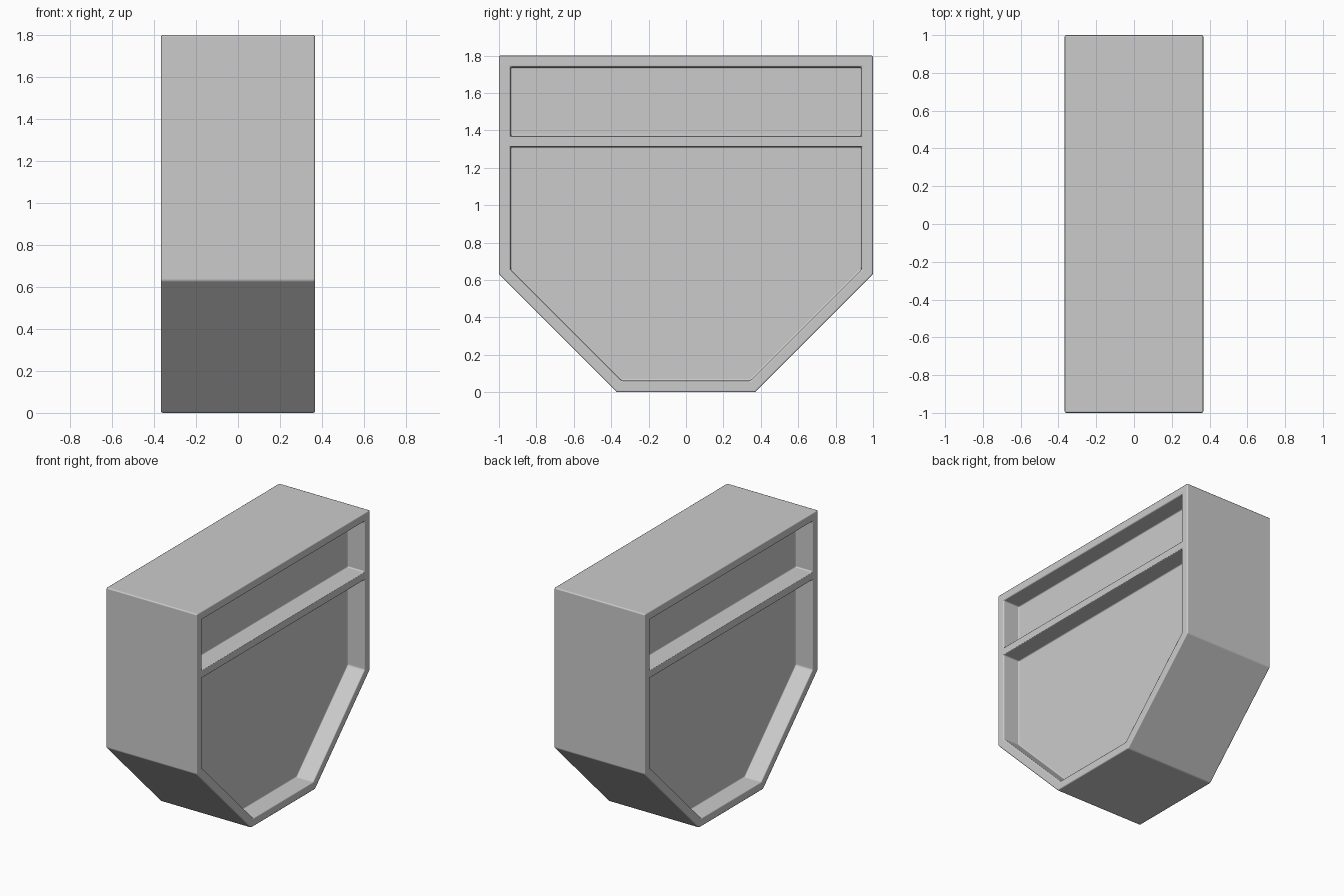
import bpy
import bmesh

if "Cube" in bpy.data.objects:
    bpy.data.objects.remove(bpy.data.objects["Cube"], do_unlink=True)

HALF_WIDTH = 0.367     # half the body thickness along x
FLOOR_X = 0.232        # recess floor distance from the centre
DIVIDER = 1.34         # height of the middle of the crossbar


def mirrored(points):
    """Close a half profile (y, z) by mirroring it across y = 0."""
    return points + [(-y, z) for y, z in reversed(points)]


# Each compartment: outer outline and the opening inside its frame
upper = (mirrored([(1, 1.8), (1, DIVIDER)]),
         mirrored([(0.938, 1.738), (0.938, 1.37)]))
lower = (mirrored([(1, DIVIDER), (1, 0.63), (0.37, 0)]),
         mirrored([(0.938, 1.312), (0.938, 0.655), (0.345, 0.062)]))

bm = bmesh.new()


def loop(points, x):
    return [bm.verts.new((x, y, z)) for y, z in points]


def bridge(a, b):
    n = len(a)
    for i in range(n):
        j = (i + 1) % n
        bm.faces.new((a[i], a[j], b[j], b[i]))


# Frame, recess walls and recess floor on both sides
for side in (1, -1):
    for outline, opening in (upper, lower):
        rim = loop(outline, side * HALF_WIDTH)
        lip = loop(opening, side * HALF_WIDTH)
        base = loop(opening, side * FLOOR_X)
        bridge(rim, lip)
        bridge(lip, base)
        bm.faces.new(base)

# Outer shell joining both sides, leaving out the crossbar line
for outline, _ in (upper, lower):
    a, b = loop(outline, HALF_WIDTH), loop(outline, -HALF_WIDTH)
    n = len(a)
    for i in range(n):
        j = (i + 1) % n
        if not (outline[i][1] == DIVIDER and outline[j][1] == DIVIDER):
            bm.faces.new((a[i], a[j], b[j], b[i]))

bmesh.ops.remove_doubles(bm, verts=bm.verts, dist=0.0005)
bmesh.ops.recalc_face_normals(bm, faces=bm.faces)
mesh = bpy.data.meshes.new("recessed_case")
bm.to_mesh(mesh)
bm.free()

case = bpy.data.objects.new("recessed_case", mesh)
bpy.context.collection.objects.link(case)

# Plain grey finish
grey = bpy.data.materials.new("plain_grey")
grey.use_nodes = True
colour = (0.6, 0.6, 0.6, 1)
grey.diffuse_color = colour
grey.node_tree.nodes["Principled BSDF"].inputs["Base Color"].default_value = colour
mesh.materials.append(grey)

# Softly rounded edges
bevel = case.modifiers.new("soft_edges", "BEVEL")
bevel.width = 0.009
bevel.segments = 2
bevel.limit_method = "ANGLE"
bevel.harden_normals = True

bpy.context.view_layer.objects.active = case
case.select_set(True)
bpy.ops.object.shade_smooth_by_angle()
